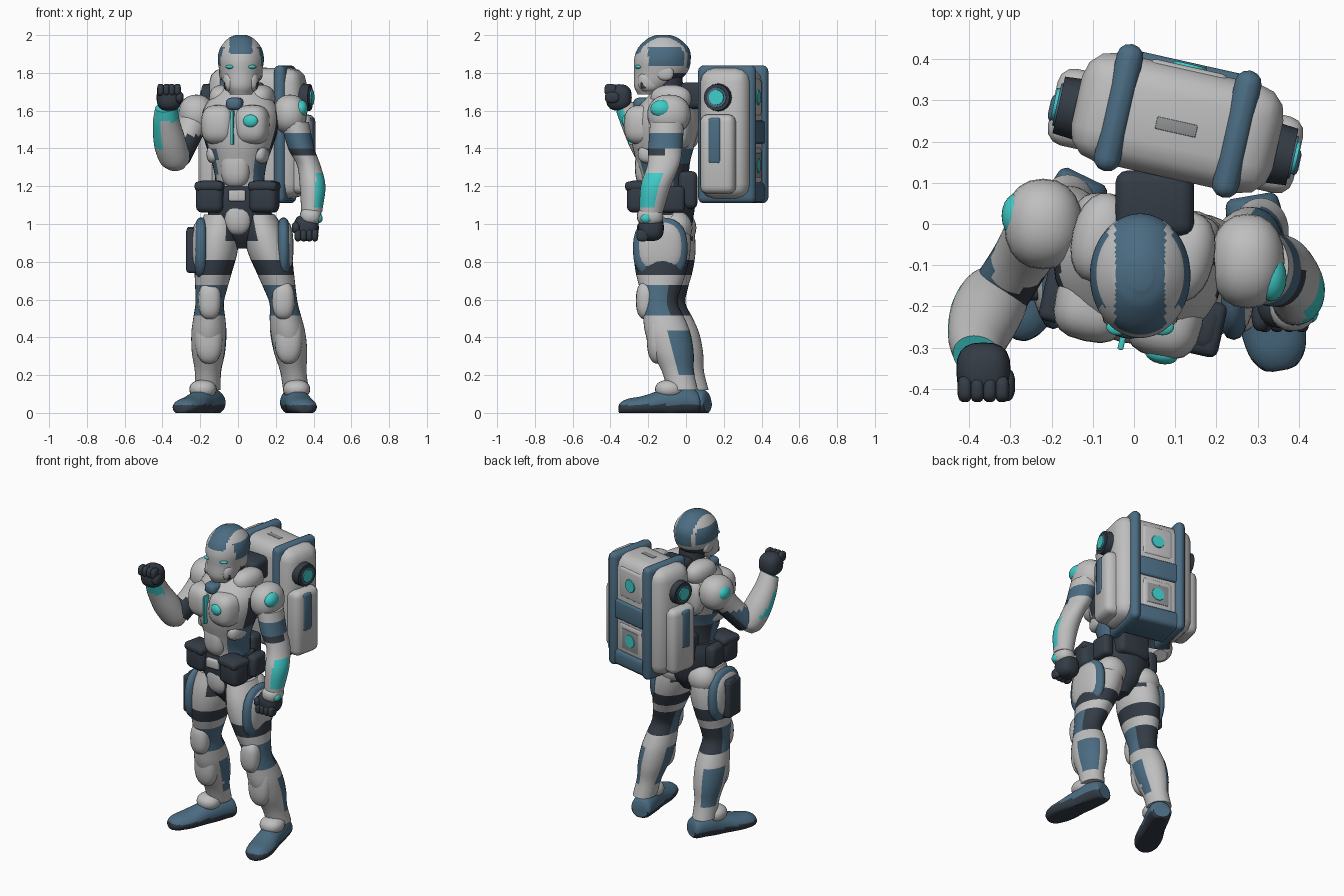
import bpy, bmesh
from math import sin, cos, pi, copysign
from mathutils import Vector, Matrix

cube = bpy.data.objects.get("Cube")
if cube:
    bpy.data.objects.remove(cube, do_unlink=True)

# Materials
WHITE, BLUE, DARK, TEAL, GREY = range(5)
COLOURS = {"armour_white": (.52, .52, .52), "steel_blue": (.07, .15, .225), "dark_fabric": (.034, .045, .06),
           "teal_light": (.05, .6, .58), "panel_grey": (.27, .28, .29)}
materials = []
for label, rgb in COLOURS.items():
    m = bpy.data.materials.new(label)
    m.use_nodes = True
    m.diffuse_color = (*rgb, 1)
    shader = m.node_tree.nodes["Principled BSDF"]
    shader.inputs["Base Color"].default_value = (*rgb, 1)
    shader.inputs["Roughness"].default_value = .7
    materials.append(m)
parts = []


def finish(name, bm, paint, frame=None):
    """Place the mesh, colour its faces by number or rule, and link it."""
    if frame:
        bm.transform(frame)
    for v in bm.verts:
        v.co.z = max(v.co.z, 0)
    bmesh.ops.recalc_face_normals(bm, faces=bm.faces)
    for f in bm.faces:
        f.material_index = paint(f.calc_center_median(), f.normal) if callable(paint) else paint
    mesh = bpy.data.meshes.new(name)
    bm.to_mesh(mesh)
    bm.free()
    for m in materials:
        mesh.materials.append(m)
    obj = bpy.data.objects.new(name, mesh)
    bpy.context.collection.objects.link(obj)
    parts.append(obj)


def tube(name, rows, paint, axis=None, frame=None, sides=32, steps=5):
    """Smooth loft through rows of centre x, y, z and two radii."""
    turn = Vector(axis).to_track_quat('Z', 'Y') if axis else Matrix.Identity(3).to_quaternion()
    p = [Vector(r) for r in rows]
    p = [p[0] * 2 - p[1]] + p + [p[-1] * 2 - p[-2]]
    path = []
    for a, b, c, d in zip(p, p[1:], p[2:], p[3:]):
        for s in range(steps):
            t = s / steps
            path.append((b * 2 + (c - a) * t + (a * 2 - b * 5 + c * 4 - d) * t * t
                         + (b * 3 - a - c * 3 + d) * t ** 3) / 2)
    path.append(p[-2])
    bm = bmesh.new()
    rings = []
    for q in path:
        centre = Vector(q[:3])
        rings.append([bm.verts.new(centre + turn @ Vector(
            (q[3] * cos(2 * pi * i / sides), q[4] * sin(2 * pi * i / sides), 0))) for i in range(sides)])
    for lo, hi in zip(rings, rings[1:]):
        for i in range(sides):
            j = (i + 1) % sides
            bm.faces.new((lo[i], lo[j], hi[j], hi[i]))
    bm.faces.new(rings[0][::-1])
    bm.faces.new(rings[-1])
    finish(name, bm, paint, frame)


def ball(name, loc, radii, paint, frame=None, power=1):
    """Ellipsoid; a power below one makes it squarer, like an armour plate."""
    bm = bmesh.new()
    bmesh.ops.create_uvsphere(bm, u_segments=20, v_segments=14, radius=1)
    for v in bm.verts:
        v.co = [copysign(abs(k) ** power, k) for k in v.co]
    bm.transform(Matrix.LocRotScale(Vector(loc), None, Vector(radii)))
    finish(name, bm, paint, frame)


def box(name, loc, size, paint, frame=None, bevel=.02):
    bm = bmesh.new()
    bmesh.ops.create_cube(bm, size=1)
    bm.transform(Matrix.LocRotScale(Vector(loc), None, Vector(size)))
    bmesh.ops.bevel(bm, geom=list(bm.edges), offset=bevel, segments=3, profile=.5, affect='EDGES')
    finish(name, bm, paint, frame)


def disc(name, loc, radius, depth, axis, paint, frame):
    bm = bmesh.new()
    bmesh.ops.create_cone(bm, cap_ends=True, segments=16, radius1=radius, radius2=radius * .9, depth=depth)
    turn = Vector(axis).to_track_quat('Z', 'Y')
    bm.transform(Matrix.LocRotScale(Vector(loc), turn, None))
    finish(name, bm, paint, frame)


YAW = Matrix.Rotation(-.22, 4, 'Z')
BODY = Matrix.Translation((.01, -.11, 0)) @ YAW
PACK = Matrix.Translation((.105, .245, 0)) @ YAW

# Helmet with crest stripe, side bands and eye slits
def helmet_paint(c, n):
    x = abs(c.x - .015)
    if x < .06 and (c.z > 1.9 or c.y > -.05 and c.z > 1.83):
        return BLUE
    if x > .078 and 1.84 < c.z < 1.94 and c.y > -.2:
        return BLUE
    return DARK if c.z < 1.8 and c.y > -.1 else WHITE

tube("helmet", [(.015, -.2, 1.685, .055, .055), (.015, -.175, 1.73, .088, .1), (.015, -.135, 1.8, .11, .14),
                (.015, -.125, 1.87, .122, .15), (.015, -.12, 1.93, .11, .135),
                (.015, -.12, 1.98, .07, .085), (.015, -.12, 2, .03, .04)], helmet_paint, sides=64, steps=8)
for side in (-1, 1):
    ball("eye_slit", (.015 + side * .054, -.25, 1.832), (.028, .02, .011), TEAL)
    ball("ear_guard", (.015 + side * .095, -.11, 1.8), (.02, .045, .04), WHITE, power=.8)
    ball("cheek_guard", (.015 + side * .055, -.195, 1.755), (.04, .06, .055), WHITE, power=.8)
    box("jaw_vent", (.015 + side * .075, -.225, 1.735), (.03, .03, .035), DARK, bevel=.006)
tube("neck", [(.02, -.08, 1.6, .1, .1), (.02, -.09, 1.7, .08, .08), (.02, -.1, 1.78, .08, .08)], DARK)

# Torso
def torso_paint(c, n):
    if c.z < 1.4:
        if n.y < -.3 and abs(c.x + .01) < .1:
            return WHITE
        return DARK if c.z < 1.33 and n.y > .3 else BLUE
    return DARK if abs(n.x) > .88 else WHITE

tube("torso", [(0, 0, 1.1, .145, .13), (0, 0, 1.22, .13, .125), (0, -.01, 1.32, .145, .14),
               (0, -.01, 1.42, .18, .165), (0, 0, 1.52, .205, .18), (0, .01, 1.6, .2, .165),
               (0, .03, 1.67, .16, .125), (0, .04, 1.72, .1, .09)], torso_paint, frame=BODY)
for side in (-1, 1):
    ball("chest_plate", (side * .09, -.1, 1.525), (.092, .098, .105), WHITE, BODY, .7)
    ball("shoulder_blade", (side * .09, .11, 1.52), (.09, .055, .12), WHITE, BODY, .8)
    ball("trapezius", (side * .105, .055, 1.665), (.07, .11, .072), WHITE, BODY, .9)
    ball("flank_plate", (side * .125, -.05, 1.37), (.04, .07, .05), WHITE, BODY, .8)
ball("abdomen_plate", (0, -.095, 1.3), (.08, .065, .11), WHITE, BODY, .8)
box("chest_light", (0, -.18, 1.51), (.014, .04, .18), TEAL, BODY, .004)
ball("chest_badge", (.1, -.19, 1.545), (.04, .022, .034), TEAL, BODY)
ball("throat_plate", (0, -.12, 1.635), (.045, .05, .035), BLUE, BODY, .7)
box("collar_mount", (.05, .05, 1.68), (.19, .16, .14), DARK, bevel=.03)

# Pelvis, belt and pouches
tube("pelvis", [(.03, -.1, .87, .05, .06), (.02, -.1, .95, .12, .12), (.01, -.1, 1.04, .165, .14),
                (.01, -.1, 1.13, .17, .15), (.01, -.1, 1.2, .15, .14)], DARK)
ball("groin_plate", (0, -.195, 1.035), (.075, .055, .095), WHITE, power=.85)
box("buckle", (-.005, -.25, 1.15), (.09, .03, .06), WHITE, bevel=.01)
for x in (-.135, .155):
    box("belt_pouch", (x, -.1, 1.145), (.15, .13, .17), DARK, BODY, .035)
    box("pouch_flap", (x, -.103, 1.2), (.155, .135, .05), DARK, BODY, .02)
for x in (-.16, .18):
    box("side_pouch", (x, -.07, 1.13), (.07, .13, .14), DARK, bevel=.025)
box("back_pouch", (.03, .01, 1.18), (.22, .1, .2), DARK, bevel=.03)

# Legs: radii by height, centres bent through hip, knee and ankle
LEG = [(1.05, .085, .115), (.95, .11, .145), (.85, .115, .15), (.75, .1, .135), (.66, .085, .11),
       (.58, .075, .095), (.5, .085, .11), (.42, .093, .12), (.32, .088, .11), (.22, .07, .085),
       (.12, .068, .08)]
BOOT = [(-.1, .045, .05, .04), (-.08, .055, .065, .065), (0, .06, .07, .08), (.09, .05, .07, .075),
        (.2, .035, .08, .055), (.28, .03, .07, .045), (.32, .025, .045, .03), (.33, .02, .02, .015)]

def leg(side, hip, knee, ankle, splay):
    hip, knee, ankle = Vector(hip), Vector(knee), Vector(ankle)

    def centre(z):
        a, b = (knee, hip) if z > knee.z else (ankle, knee)
        return a.lerp(b, (z - a.z) / (b.z - a.z))

    def leg_paint(c, n):
        if .74 < c.z < .8:
            return DARK
        if .52 < c.z < .68:
            return BLUE if n.y < .3 else DARK
        if .2 < c.z < .43 and (n.x * side * .75 + n.y * .66 > .75 or n.x * side < -.93):
            return BLUE
        return DARK if c.z > .92 and n.x * side < -.4 else WHITE

    tube("leg", [(*centre(z), a, b) for z, a, b in LEG], leg_paint)
    ball("knee_cap", knee + Vector((0, -.07, .005)), (.06, .055, .1), WHITE, power=.8)
    ball("shin_plate", centre(.4) + Vector((0, -.06, 0)), (.075, .058, .14), WHITE, power=.85)
    ball("buttock", centre(.98) + Vector((0, .07, 0)), (.095, .085, .09), WHITE)
    thigh = centre(.87) + Vector((side * .08, -.01, 0))
    ball("thigh_panel_rim", thigh, (.042, .145, .165), BLUE, power=.8)
    ball("thigh_panel", thigh + Vector((side * .006, 0, .008)), (.046, .125, .14), WHITE, power=.8)
    toe = Vector((side * sin(splay), -cos(splay), 0))
    rows = [(ankle.x + toe.x * d, ankle.y + toe.y * d, z, w, h) for d, z, w, h in BOOT]
    tube("boot", rows, lambda c, n: DARK if c.z < .042 else BLUE, toe)
    ball("instep_guard", ankle + toe * .06 + Vector((0, 0, -.045)), (.072, .075, .05), WHITE, power=.9)

leg(-1, (-.1, -.1, 1), (-.15, -.1, .59), (-.16, .025, .17), .45)
leg(1, (.125, -.12, 1), (.24, -.14, .59), (.3, -.03, .17), .17)
box("holster", (-.24, -.12, .86), (.07, .13, .24), DARK, bevel=.02)
box("holster_grip", (-.25, -.1, .95), (.04, .07, .07), DARK, bevel=.012)

# Shoulders and arms
ball("left_shoulder", (.275, -.09, 1.58), (.09, .115, .105), WHITE, power=.9)
ball("left_shoulder_light", (.332, -.13, 1.61), (.038, .058, .047), TEAL)
ball("right_shoulder", (-.22, 0, 1.58), (.095, .11, .105), WHITE, power=.9)
ball("right_shoulder_light", (-.283, .02, 1.6), (.038, .055, .047), TEAL)

def left_arm_paint(c, n):
    if 1.09 < c.z < 1.27 and n.x * .85 - n.y * .5 > .72:
        return TEAL
    if 1.36 < c.z < 1.4 and n.y < 0:
        return DARK
    return BLUE if 1.4 < c.z < 1.47 else WHITE

tube("left_arm", [(.3, -.1, 1.54, .075, .09), (.335, -.11, 1.4, .07, .09), (.375, -.12, 1.31, .062, .085),
                  (.395, -.16, 1.2, .068, .08), (.39, -.185, 1.06, .055, .062)], left_arm_paint)

def right_upper_arm_paint(c, n):
    if c.z > 1.47:
        return WHITE
    return BLUE if n.x < -.2 and n.z > -.3 else DARK

tube("right_upper_arm", [(-.23, -.01, 1.56, .08, .08), (-.27, -.08, 1.46, .072, .072),
                         (-.32, -.16, 1.36, .072, .072)], right_upper_arm_paint, axis=(-.09, -.15, -.2))

def right_forearm_paint(c, n):
    if c.z > 1.54 and n.y < -.3:
        return TEAL
    return TEAL if 1.4 < c.z < 1.55 and n.x < -.45 and n.z < .1 else WHITE

tube("right_forearm", [(-.325, -.15, 1.3, .045, .04), (-.335, -.17, 1.34, .08, .075),
                       (-.36, -.22, 1.43, .086, .08), (-.38, -.28, 1.54, .072, .066),
                       (-.38, -.32, 1.62, .06, .055)], right_forearm_paint, axis=(-.05, -.16, .3))

# Fists: palm, four curled fingers and a thumb
def fist(name, x, y, z, way):
    ball(name + "_palm", (x, y, z), (.066, .068, .07), DARK, power=.75)
    for i in range(4):
        ball(name + "_finger", (x - .045 + i * .03, y - .045, z + way * .04), (.018, .032, .032), DARK, power=.7)
    ball(name + "_thumb", (x + way * .055, y - .035, z), (.022, .04, .03), DARK, power=.8)

fist("right_fist", -.365, -.355, 1.67, 1)
fist("left_fist", .362, -.185, .98, -1)
ball("left_hand_guard", (.385, -.19, 1.04), (.058, .07, .05), WHITE, power=.85)
ball("left_hand_light", (.428, -.21, 1.03), (.02, .03, .025), TEAL)

# Backpack body, wrapping straps, rear panels and side pockets
box("pack_body", (0, 0, 1.48), (.5, .27, .69), WHITE, PACK, .075)
box("pack_top_patch", (.0, -.01, 1.824), (.1, .03, .008), GREY, PACK, .002)
box("pack_base", (0, .04, 1.17), (.36, .22, .11), BLUE, PACK, .03)
for side in (-1, 1):
    box("pack_strap", (side * .147, .005, 1.475), (.065, .315, .73), BLUE, PACK, (.031))
    box("side_pocket", (side * .245, -.02, 1.37), (.12, .19, .42), WHITE, PACK, .04)
    box("pocket_strap", (side * .25, -.03, 1.44), (.122, .075, .25), BLUE, PACK, .02)
    disc("side_port", (side * .245, -.02, 1.67), .078, .09, (side, 0, 0), DARK, PACK)
    disc("side_port_ring", (side * .26, -.02, 1.67), .058, .07, (side, 0, 0), BLUE, PACK)
    disc("side_port_light", (side * .275, -.02, 1.67), .044, .055, (side, 0, 0), TEAL, PACK)
box("rear_band", (0, .1, 1.485), (.26, .1, .125), BLUE, PACK, .015)
for z in (1.67, 1.31):
    box("rear_panel", (0, .1, z), (.2, .08, .2), WHITE, PACK, .02)
    disc("rear_light", (0, .14, z), .044, .012, (0, 1, 0), TEAL, PACK)
box("rear_patch", (0, .14, 1.31), (.14, .006, .13), GREY, PACK, .002)

# Smooth shading with sharp edges kept
bpy.ops.object.select_all(action='DESELECT')
for obj in parts:
    obj.select_set(True)
bpy.context.view_layer.objects.active = parts[0]
bpy.ops.object.shade_smooth_by_angle(angle=.7)
